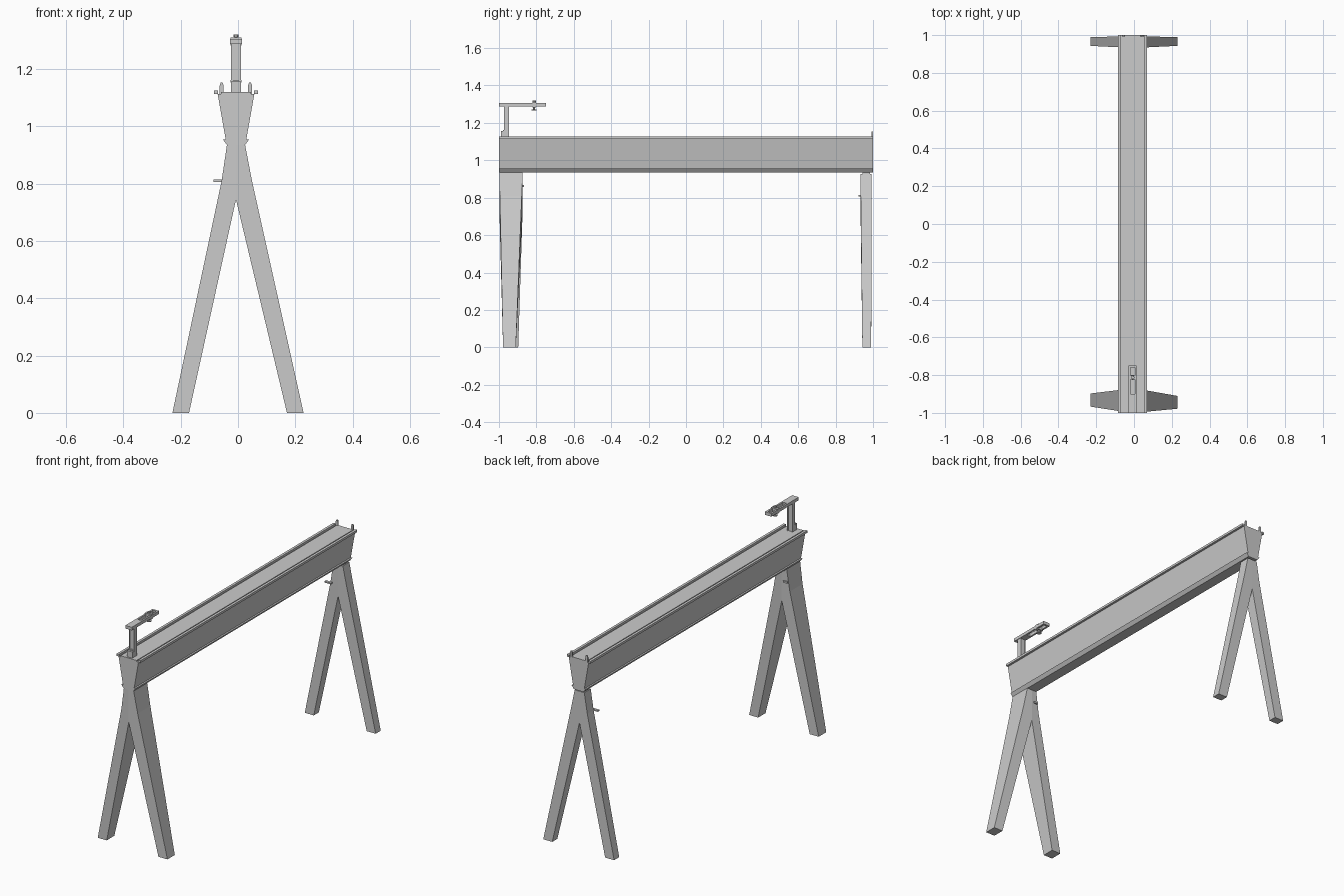
import bpy, bmesh
from mathutils import Vector

if "Cube" in bpy.data.objects:
    bpy.data.objects.remove(bpy.data.objects["Cube"])

CX = -0.007  # beam and clamp axis


def finish(bm, name):
    bmesh.ops.remove_doubles(bm, verts=bm.verts, dist=1e-5)
    bmesh.ops.recalc_face_normals(bm, faces=bm.faces)
    me = bpy.data.meshes.new(name)
    bm.to_mesh(me)
    bm.free()
    ob = bpy.data.objects.new(name, me)
    bpy.context.collection.objects.link(ob)
    return ob


def boxes(name, items):
    """Several boxes in one object, each (x0, x1, y0, y1, z0, z1)."""
    bm = bmesh.new()
    for x0, x1, y0, y1, z0, z1 in items:
        vs = bmesh.ops.create_cube(bm, size=1)["verts"]
        for v in vs:
            v.co = Vector(((x0 + x1) / 2 + v.co.x * (x1 - x0),
                           (y0 + y1) / 2 + v.co.y * (y1 - y0),
                           (z0 + z1) / 2 + v.co.z * (z1 - z0)))
    bmesh.ops.recalc_face_normals(bm, faces=bm.faces)
    me = bpy.data.meshes.new(name)
    bm.to_mesh(me)
    bm.free()
    ob = bpy.data.objects.new(name, me)
    bpy.context.collection.objects.link(ob)
    return ob


def extrude_y(name, pts, y0, y1):
    bm = bmesh.new()
    rings = [[bm.verts.new((x, y, z)) for x, z in pts] for y in (y0, y1)]
    n = len(pts)
    for r in rings:
        bm.faces.new(r)
    for i in range(n):
        j = (i + 1) % n
        bm.faces.new((rings[0][i], rings[0][j], rings[1][j], rings[1][i]))
    return finish(bm, name)


def cylinder(name, x, y, z0, z1, r, seg=10):
    bpy.ops.mesh.primitive_cylinder_add(vertices=seg, radius=r, depth=z1 - z0,
                                        location=(x, y, (z0 + z1) / 2))
    ob = bpy.context.object
    ob.name = name
    bpy.ops.object.shade_smooth_by_angle()
    return ob


# Tapered beam with lower ledges and grooved top lips
half = [(0.031, 0.935), (0.046, 0.955), (0.036, 0.955), (0.064, 1.113),
        (0.077, 1.113), (0.077, 1.126), (0.062, 1.126), (0.062, 1.114),
        (0.052, 1.114), (0.052, 1.121)]
profile = [(CX + x, z) for x, z in half] + [(CX - x, z) for x, z in reversed(half)]
extrude_y("beam", profile, -1.0, 1.0)


def trestle(name, top_z, top_y, foot_y):
    """V-shaped leg pair; foot_y gives the y range of the left and right foot."""
    bm = bmesh.new()
    for s, fy in zip((-1, 1), foot_y):
        pts = [(CX, top_z), (CX + s * 0.031, top_z), (s * 0.053 + CX * 0.6, 0.81),
               (s * 0.229, 0), (s * 0.171, 0), (CX, 0.745)]
        rings = []
        for k in (0, 1):
            ring = []
            for x, z in pts:
                # the taper follows distance down each leg, joined at the centre
                t = 0 if x == CX else 1 - z / top_z
                ring.append(bm.verts.new((x, top_y[k] + (fy[k] - top_y[k]) * t, z)))
            rings.append(ring)
        for r in rings:
            bm.faces.new(r)
        for i in range(5):
            bm.faces.new((rings[0][i], rings[0][i + 1], rings[1][i + 1], rings[1][i]))
    return finish(bm, name)


# Leg pairs
trestle("front_legs", 0.94, (-0.998, -0.873), ((-0.967, -0.897), (-0.978, -0.91)))
trestle("back_legs", 0.928, (0.933, 0.993), ((0.943, 0.99), (0.943, 0.99)))
boxes("back_leg_cap", [(CX - 0.025, CX + 0.025, 0.945, 0.983, 0.922, 0.942)])

# Small locking handles under the beam
boxes("front_leg_handle", [(-0.045, -0.02, -0.878, -0.866, 0.857, 0.867)])
boxes("back_leg_handle", [(-0.086, -0.045, 0.921, 0.936, 0.807, 0.815)])

# Pointed stop pegs at the back end
for side, x in (("left", -0.057), ("right", 0.042)):
    w = 0.007
    peg = [(x - w, 1.11), (x + w, 1.11), (x + w, 1.143), (x + w * 0.5, 1.153),
           (x - w * 0.5, 1.153), (x - w, 1.143)]
    extrude_y(side + "_stop_peg", peg, 0.993, 1.0)

# Clamp post: channelled upright with foot bracket and collar
boxes("clamp_post", [
    (CX - 0.017, CX - 0.011, -0.973, -0.946, 1.115, 1.292),
    (CX + 0.011, CX + 0.017, -0.973, -0.946, 1.115, 1.292),
    (CX - 0.011, CX + 0.011, -0.97, -0.95, 1.115, 1.292)])
boxes("clamp_foot", [(CX - 0.018, CX + 0.018, -0.99, -0.972, 1.115, 1.157),
                     (CX - 0.02, CX + 0.02, -0.978, -0.97, 1.154, 1.162)])

# Clamp arm: solid rear block and slotted front
a, b, z0, z1 = CX - 0.021, CX + 0.021, 1.288, 1.306
boxes("clamp_arm", [
    (a, b, -1.0, -0.9, z0, z1),
    (a, a + 0.01, -0.9, -0.748, z0, z1),
    (b - 0.01, b, -0.9, -0.748, z0, z1),
    (a + 0.01, b - 0.01, -0.76, -0.748, z0, z1)])

# Sliding clamp screw
boxes("screw_block", [(CX - 0.02, CX + 0.02, -0.822, -0.802, 1.283, 1.311)])
cylinder("clamp_screw", CX, -0.812, 1.268, 1.318, 0.005)
cylinder("screw_pad", CX, -0.812, 1.265, 1.271, 0.014)
cylinder("screw_head", CX, -0.812, 1.313, 1.321, 0.009)
